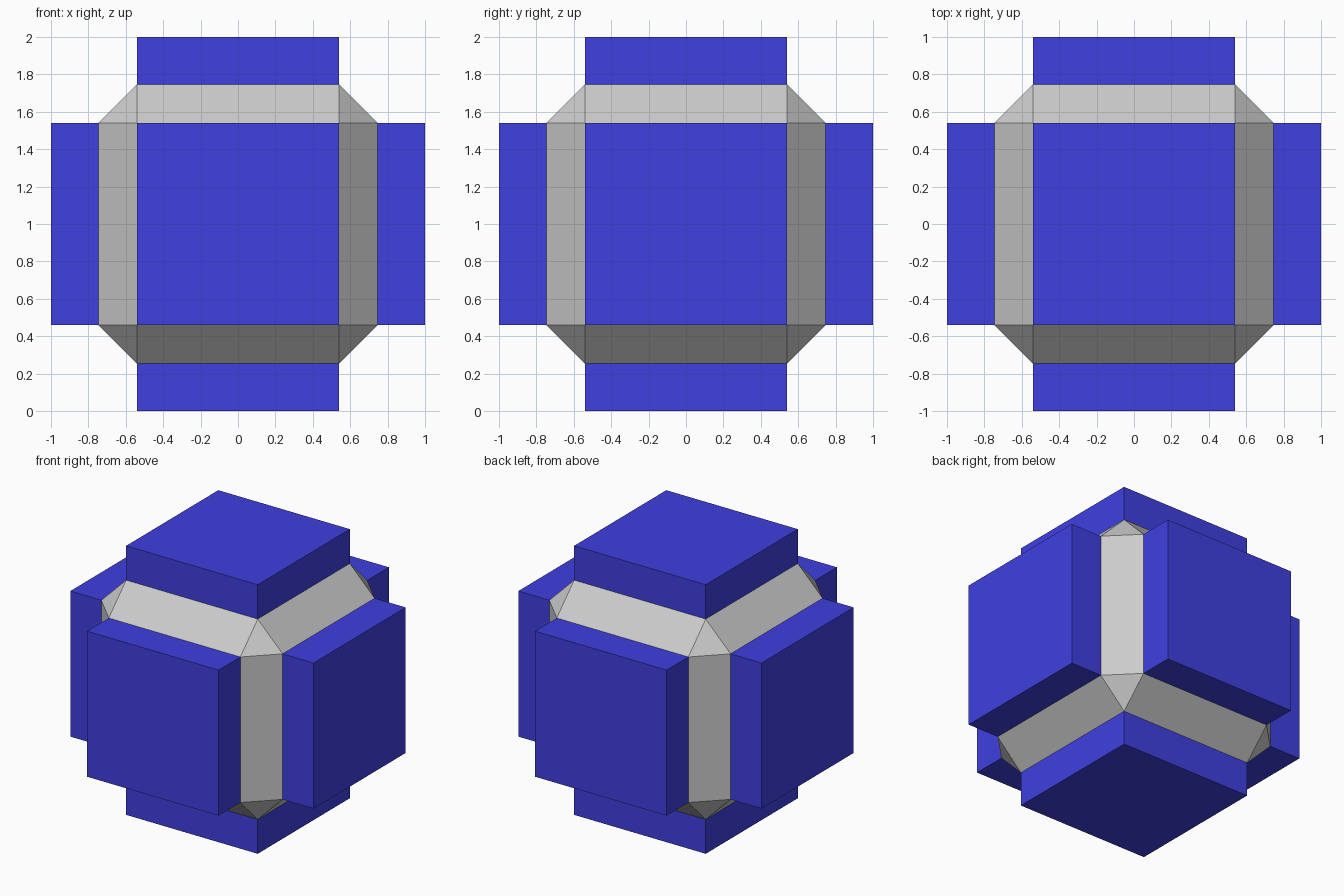
import bpy, bmesh
from mathutils import Vector

if "Cube" in bpy.data.objects:
    bpy.data.objects.remove(bpy.data.objects["Cube"])

CORE, PAD, OUT = 0.745, 0.541, 1.0   # core half size, pad half width, pad reach
CENTRE = Vector((0, 0, 1))

blue = bpy.data.materials.new("blue")
blue.diffuse_color = (0.05, 0.05, 0.75, 1)
blue.use_nodes = True
blue.node_tree.nodes["Principled BSDF"].inputs["Base Color"].default_value = blue.diffuse_color


def make_object(name, bm, mat=None):
    mesh = bpy.data.meshes.new(name)
    bm.to_mesh(mesh)
    bm.free()
    obj = bpy.data.objects.new(name, mesh)
    obj.location = CENTRE
    if mat:
        mesh.materials.append(mat)
    bpy.context.collection.objects.link(obj)
    return obj


def is_axis_face(face):
    return max(abs(c) for c in face.normal) > 0.99


# Chamfered core: bevelled cube, open where the pads rise
bm = bmesh.new()
bmesh.ops.create_cube(bm, size=2 * CORE)
bmesh.ops.bevel(bm, geom=bm.edges[:], offset=CORE - PAD, offset_type='OFFSET',
                segments=1, profile=0.5, affect='EDGES')
bm.normal_update()
bmesh.ops.delete(bm, geom=[f for f in bm.faces if is_axis_face(f)], context='FACES')
make_object("chamfered_core", bm)

# Six raised square pads, one per side, open towards the core
sides = {"right": (1, 0, 0), "left": (-1, 0, 0), "back": (0, 1, 0),
         "front": (0, -1, 0), "top": (0, 0, 1), "bottom": (0, 0, -1)}
for name, direction in sides.items():
    d = Vector(direction)
    bm = bmesh.new()
    bmesh.ops.create_cube(bm, size=1)
    bm.normal_update()
    inner = [f for f in bm.faces if f.normal.dot(d) < -0.9]
    bmesh.ops.delete(bm, geom=inner, context='FACES_ONLY')
    size = Vector([OUT - CORE if abs(c) > 0.5 else 2 * PAD for c in d])
    bmesh.ops.scale(bm, vec=size, verts=bm.verts[:])
    bmesh.ops.translate(bm, vec=d * (OUT + CORE) / 2, verts=bm.verts[:])
    make_object(name + "_pad", bm, blue)
